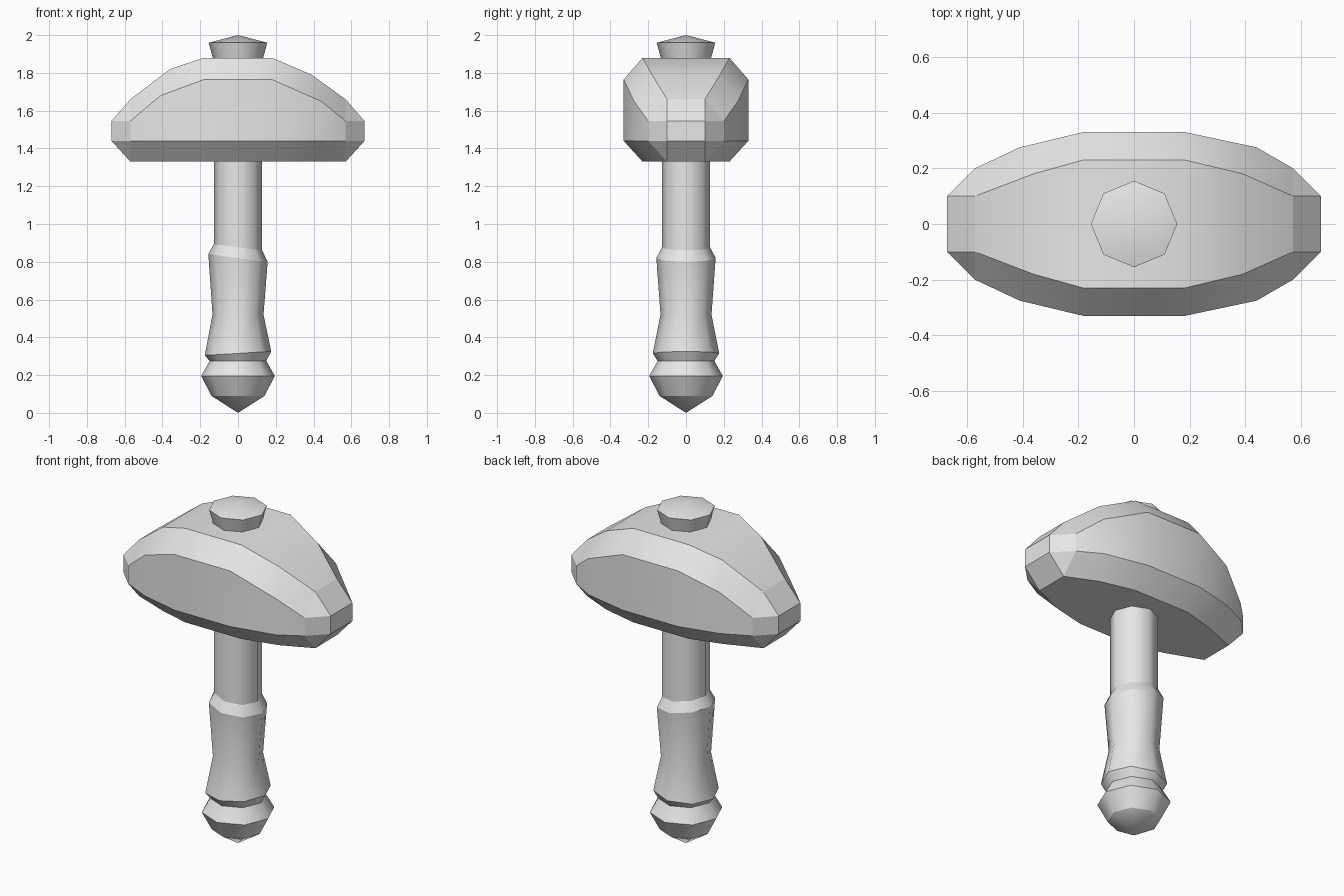
import bpy, bmesh, math

cube = bpy.data.objects.get("Cube")
if cube:
    bpy.data.objects.remove(cube, do_unlink=True)

grey = bpy.data.materials.new("plain_grey")
grey.use_nodes = True
grey.diffuse_color = (0.8, 0.8, 0.8, 1)
grey.node_tree.nodes["Principled BSDF"].inputs["Base Color"].default_value = (0.8, 0.8, 0.8, 1)


def finish(name, bm):
    bmesh.ops.recalc_face_normals(bm, faces=bm.faces[:])
    mesh = bpy.data.meshes.new(name)
    bm.to_mesh(mesh)
    bm.free()
    mesh.materials.append(grey)
    bpy.context.collection.objects.link(bpy.data.objects.new(name, mesh))


def turned(name, profile, sides=8):
    """Lathe a profile of (radius, height, tilt); radius 0 is a point. Every ring is a crisp edge
    unless its tilt is None, which makes a level, soft ring."""
    bm = bmesh.new()
    rings = []
    for radius, z, tilt in profile:
        if radius == 0:
            rings.append([bm.verts.new((0, 0, z))] * sides)
            continue
        ring = []
        for i in range(sides):
            a = math.tau * i / sides
            x = radius * math.cos(a)
            ring.append(bm.verts.new((x, radius * math.sin(a), z + (tilt or 0) * x)))
        rings.append(ring)
    for low, high in zip(rings, rings[1:]):
        for i in range(sides):
            j = (i + 1) % sides
            corners = dict.fromkeys((low[i], low[j], high[j], high[i]))
            bm.faces.new(list(corners)).smooth = True
    for ring in (rings[0], rings[-1]):
        if ring[0] != ring[1]:
            bm.faces.new(ring)
    for ring, (radius, z, tilt) in zip(rings, profile):
        if radius and tilt is not None:
            for i in range(sides):
                bm.edges.get((ring[i], ring[(i + 1) % sides])).smooth = False
    finish(name, bm)


def hammer_head():
    low, bottom = 1.44, 1.33
    # side x, side half width, side top z, crown x, crown half width, crown z
    stations = [
        (-0.57, 0.20, 1.545, -0.57, 0.10, 1.66),
        (-0.41, 0.275, 1.68, -0.36, 0.18, 1.82),
        (-0.18, 0.33, 1.765, -0.18, 0.23, 1.88),
        (0.18, 0.33, 1.765, 0.18, 0.23, 1.88),
        (0.44, 0.275, 1.65, 0.39, 0.18, 1.79),
        (0.57, 0.20, 1.545, 0.57, 0.10, 1.66),
    ]
    bm = bmesh.new()
    rings = []
    for sx, sy, sz, cx, cy, cz in stations:
        points = [(sx, -sy, low), (sx, -sy, sz), (cx, -cy, cz), (cx, cy, cz),
                  (sx, sy, sz), (sx, sy, low), (cx, cy, bottom), (cx, -cy, bottom)]
        rings.append([bm.verts.new(p) for p in points])
    for a, b in zip(rings, rings[1:]):
        for i in range(8):
            j = (i + 1) % 8
            bm.faces.new((a[i], a[j], b[j], b[i])).smooth = True
    # Chamfered striking ends, flat faced
    for ring, x in ((rings[0], -0.67), (rings[-1], 0.67)):
        end = [bm.verts.new((x, y, z)) for y, z in
               ((-0.10, low), (-0.10, 1.545), (0.10, 1.545), (0.10, low))]
        bm.faces.new(end)
        for k in range(4):
            n = (k + 1) % 4
            i = 2 * k
            bm.faces.new((ring[i], ring[i + 1], end[n], end[k]))
            bm.faces.new((ring[i + 1], ring[(i + 2) % 8], end[n]))
    bmesh.ops.recalc_face_normals(bm, faces=bm.faces[:])
    for e in bm.edges:
        e.smooth = (all(f.smooth for f in e.link_faces)
                    and e.calc_face_angle() < math.radians(30))
    finish("hammer_head", bm)


hammer_head()

# Handle parts, bottom to top
turned("pommel", [(0, 0, 0), (0.14, 0.09, 0), (0.195, 0.195, 0), (0.15, 0.275, 0)])
turned("grip", [(0.15, 0.275, 0), (0.176, 0.315, 0.06), (0.135, 0.52, None),
                (0.157, 0.82, -0.13), (0.128, 0.877, -0.13)])
turned("shaft", [(0.128, 0.82, 0), (0.128, 1.36, 0)])
turned("top_knob", [(0.128, 1.86, 0), (0.155, 1.96, 0), (0, 2.0, 0)])
